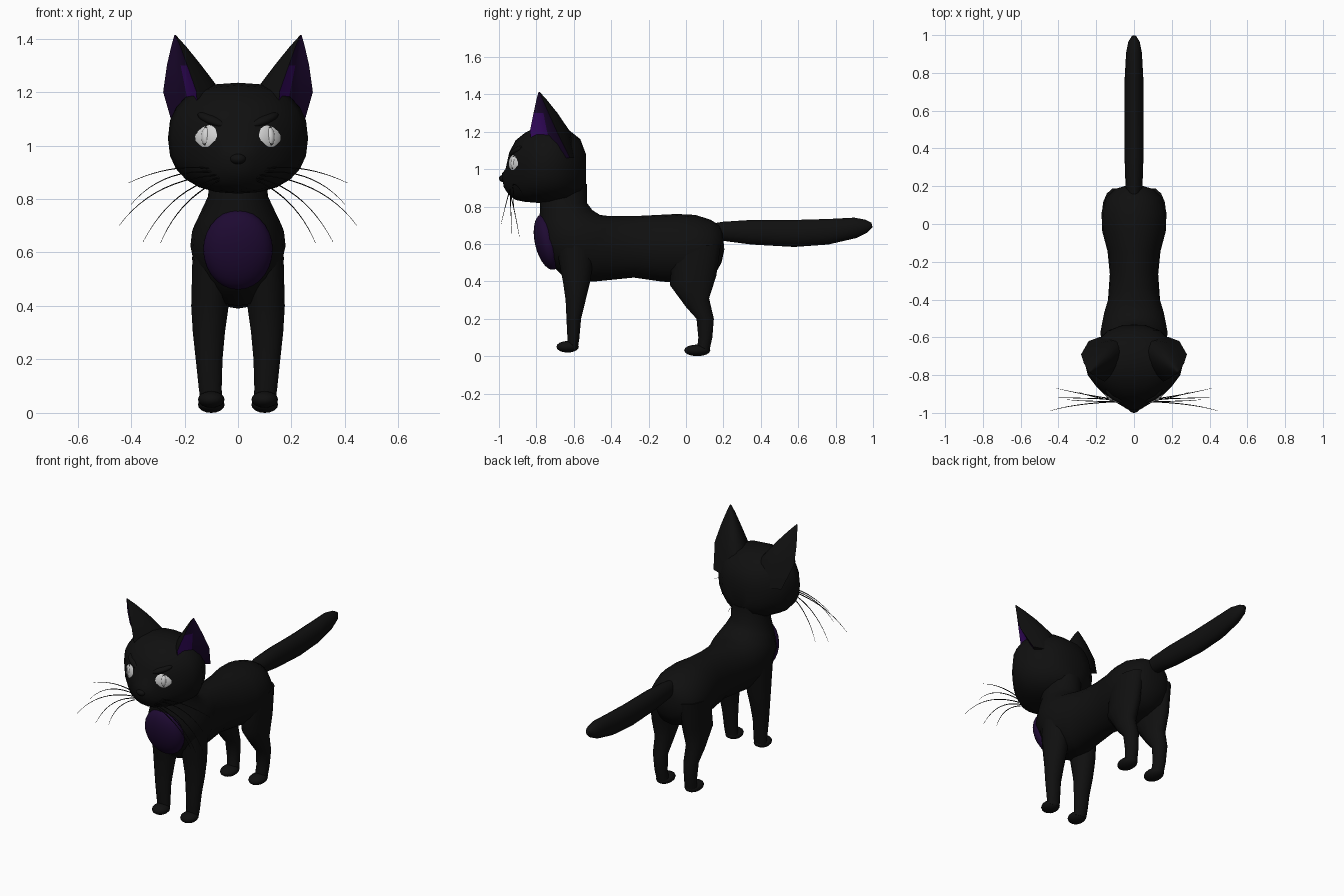
import bpy
import bmesh
from math import cos, sin, pi, radians, copysign
from mathutils import Vector, Matrix

cube = bpy.data.objects.get("Cube")
if cube:
    bpy.data.objects.remove(cube)


def material(name, r, g, b):
    m = bpy.data.materials.new(name)
    m.use_nodes = True
    m.diffuse_color = (r, g, b, 1)
    shader = m.node_tree.nodes["Principled BSDF"]
    shader.inputs["Base Color"].default_value = (r, g, b, 1)
    shader.inputs["Roughness"].default_value = 0.8
    return m


FUR = material("black fur", 0.005, 0.005, 0.005)
PURPLE = material("dark purple", 0.013, 0.003, 0.032)
VIOLET = material("bright violet", 0.04, 0.003, 0.13)
EYE = material("pale eye", 0.65, 0.65, 0.65)
LINE = material("pupil outline", 0.03, 0.03, 0.03)


def finish(name, bm, mats, angle=50):
    bmesh.ops.recalc_face_normals(bm, faces=bm.faces)
    mesh = bpy.data.meshes.new(name)
    bm.to_mesh(mesh)
    bm.free()
    for m in mats:
        mesh.materials.append(m)
    mesh.shade_smooth()
    mesh.set_sharp_from_angle(angle=radians(angle))
    ob = bpy.data.objects.new(name, mesh)
    bpy.context.collection.objects.link(ob)
    return ob


def bridge(bm, rings):
    n = len(rings[0])
    for a, b in zip(rings, rings[1:]):
        for i in range(n):
            j = (i + 1) % n
            bm.faces.new((a[i], a[j], b[j], b[i]))


def loft(name, rows, x=0, segs=20, power=1):
    """Each row: two opposite profile points (y, z, y, z), half width, x offset."""
    bm = bmesh.new()
    rings = []
    for y1, z1, y2, z2, w, *dx in rows:
        p, q = Vector((0, y1, z1)), Vector((0, y2, z2))
        c = (p + q) / 2 + Vector((x + (dx[0] if dx else 0), 0, 0))
        ring = []
        for i in range(segs):
            t = 2 * pi * i / segs
            u = copysign(abs(cos(t)) ** power, cos(t))
            v = copysign(abs(sin(t)) ** power, sin(t))
            ring.append(bm.verts.new(c + Vector((w * u, 0, 0)) + (p - q) / 2 * v))
        rings.append(ring)
    bridge(bm, rings)
    bm.faces.new(rings[0])
    bm.faces.new(rings[-1])
    return finish(name, bm, [FUR])


def ellipsoid(name, centre, radii, mat, rot=Matrix(), segs=20):
    bm = bmesh.new()
    bmesh.ops.create_uvsphere(bm, u_segments=segs, v_segments=segs // 2, radius=1)
    bm.transform(Matrix.Translation(centre) @ rot @ Matrix.Diagonal((*radii, 1)))
    return finish(name, bm, [mat])


# Neck, chest, belly and rump
loft("body", [
    (-.53, .92, -.78, .92, .105), (-.53, .82, -.78, .80, .112),
    (-.50, .78, -.785, .70, .145), (-.46, .755, -.785, .60, .172),
    (-.42, .75, -.73, .50, .178), (-.38, .75, -.63, .40, .165),
    (-.33, .75, -.48, .40, .138), (-.25, .75, -.28, .42, .128),
    (-.15, .755, -.14, .40, .14), (-.05, .76, -.03, .39, .168),
    (.05, .755, .07, .40, .172), (.13, .73, .15, .43, .15),
    (.18, .70, .19, .50, .10), (.195, .67, .205, .57, .05)])

# Tail
loft("tail", [
    (.14, .71, .14, .63, .03), (.20, .72, .20, .615, .045),
    (.35, .73, .35, .595, .05), (.58, .73, .58, .582, .05),
    (.76, .735, .76, .595, .05), (.90, .742, .91, .63, .042),
    (.96, .73, .97, .66, .03), (.99, .715, .998, .69, .012)], segs=14)

# Head, from the back of the skull to the muzzle
loft("head", [
    (-.535, 1.08, -.535, .92, .06), (-.565, 1.16, -.565, .87, .14),
    (-.64, 1.22, -.64, .83, .22), (-.73, 1.235, -.73, .82, .262),
    (-.80, 1.225, -.80, .82, .245), (-.86, 1.195, -.86, .825, .20),
    (-.91, 1.155, -.91, .835, .15), (-.945, 1.09, -.94, .855, .10),
    (-.965, 1.0, -.96, .88, .065), (-.985, .975, -.975, .905, .035)],
    segs=24, power=.85)
ellipsoid("nose", (0, -.975, .95), (.03, .025, .02), FUR)

# Chest patch
ellipsoid("chest_patch", (0, -.74, .61), (.13, .068, .152), PURPLE,
          Matrix.Rotation(radians(13), 4, 'X'), 28)


def ear(name, s):
    # Level: height, front rim, back rim, depth of the rounded shell
    levels = [(1.06, (.15, -.81), (.24, -.62), .19),
              (1.2, (.155, -.835), (.28, -.69), .19),
              (1.3, (.19, -.815), (.266, -.735), .115),
              (1.37, (.215, -.80), (.25, -.765), .05),
              (1.413, (.234, -.788), (.238, -.784), .004)]
    bm = bmesh.new()
    cols, arc = 4, 10
    rings = []
    for z, p, q, depth in levels:
        p, q = Vector((*p, z)), Vector((*q, z))
        mid, half = (p + q) / 2, (q - p) / 2
        back = Vector((-half.y, half.x, 0)).normalized() * depth
        pts = [p.lerp(q, i / cols) + back * .16 * sin(pi * i / cols)
               for i in range(cols)]
        pts += [mid + half * cos(pi * i / arc) + back * sin(pi * i / arc)
                for i in range(arc)]
        rings.append([bm.verts.new((v.x * s, v.y, v.z)) for v in pts])
    bridge(bm, rings)
    bm.faces.new(rings[0])
    bm.faces.new(rings[-1])
    # The cupped opening is purple, its lower front violet
    n = cols + arc
    bm.faces.ensure_lookup_table()
    for row in range(len(levels) - 1):
        for col in range(cols):
            bm.faces[row * n + col].material_index = 2 if row < 2 and col < 2 else 1
    return finish(name, bm, [FUR, PURPLE, VIOLET], 40)


def whisker(name, s, start, mid, end):
    curve = bpy.data.curves.new(name, 'CURVE')
    curve.dimensions = '3D'
    curve.bevel_depth = .0028
    curve.bevel_resolution = 1
    spline = curve.splines.new('NURBS')
    spline.points.add(2)
    for pt, co, r in zip(spline.points, (start, mid, end), (1, .9, .25)):
        pt.co = (co[0] * s, co[1], co[2], 1)
        pt.radius = r
    spline.order_u = 3
    spline.use_endpoint_u = True
    spline.resolution_u = 6
    curve.materials.append(FUR)
    ob = bpy.data.objects.new(name, curve)
    bpy.context.collection.objects.link(ob)


WHISKERS = [((.08, -.93, .91), (.24, -.91, .94), (.41, -.87, .86)),
            ((.08, -.93, .90), (.28, -.92, .92), (.40, -.92, .78)),
            ((.08, -.94, .89), (.32, -.95, .87), (.445, -.99, .70)),
            ((.07, -.94, .88), (.25, -.94, .84), (.355, -.93, .64)),
            ((.07, -.94, .87), (.22, -.92, .80), (.29, -.89, .635))]

# Paired parts
for side, s in (("left", 1), ("right", -1)):
    ear(side + "_ear", s)

    loft(side + "_front_leg", [
        (-.70, .60, -.48, .60, .07, 0), (-.66, .40, -.51, .40, .07, .005 * s),
        (-.645, .30, -.535, .30, .06, .009 * s), (-.64, .20, -.56, .20, .05, .008 * s),
        (-.635, .10, -.57, .09, .043, .004 * s), (-.63, .05, -.58, .035, .04, 0)],
        x=.1 * s, segs=14)
    ellipsoid(side + "_front_paw", (.1 * s, -.633, .05), (.05, .06, .031), FUR, segs=16)

    loft(side + "_hind_leg", [
        (-.07, .58, .19, .60, .07, 0), (-.09, .38, .165, .43, .064, .008 * s),
        (.0, .26, .125, .31, .053, .01 * s), (.055, .20, .15, .20, .044, .008 * s),
        (.065, .10, .142, .10, .039, .004 * s), (.06, .05, .125, .025, .038, 0)],
        x=.1 * s, segs=14)
    ellipsoid(side + "_hind_paw", (.1 * s, .06, .031), (.05, .07, .031), FUR, segs=16)

    # Eye with an outlined slit pupil, turned to follow the cheek
    turn = Matrix.Rotation(radians(33 * s), 4, 'Z') @ Matrix.Rotation(radians(-8), 4, 'X')
    centre = Vector((.11 * s, -.905, 1.033))
    ellipsoid(side + "_eye", centre, (.064, .03, .057), EYE, turn, 24)
    front = centre + turn @ Vector((0, -.012, 0))
    ellipsoid(side + "_pupil_outline", front, (.023, .0205, .043), LINE, turn, 24)
    ellipsoid(side + "_pupil", front, (.0195, .0235, .0385), EYE, turn, 24)

    # Heavy upper lid slanting down to the nose
    lid = Matrix.Rotation(radians(33 * s), 4, 'Z') @ Matrix.Rotation(radians(-20 * s), 4, 'Y')
    ellipsoid(side + "_eyelid", centre + Vector((-.015 * s, .005, .062)),
              (.068, .035, .02), FUR, lid, 16)

    for i, points in enumerate(WHISKERS, 1):
        whisker(f"{side}_whisker_{i}", s, *points)
